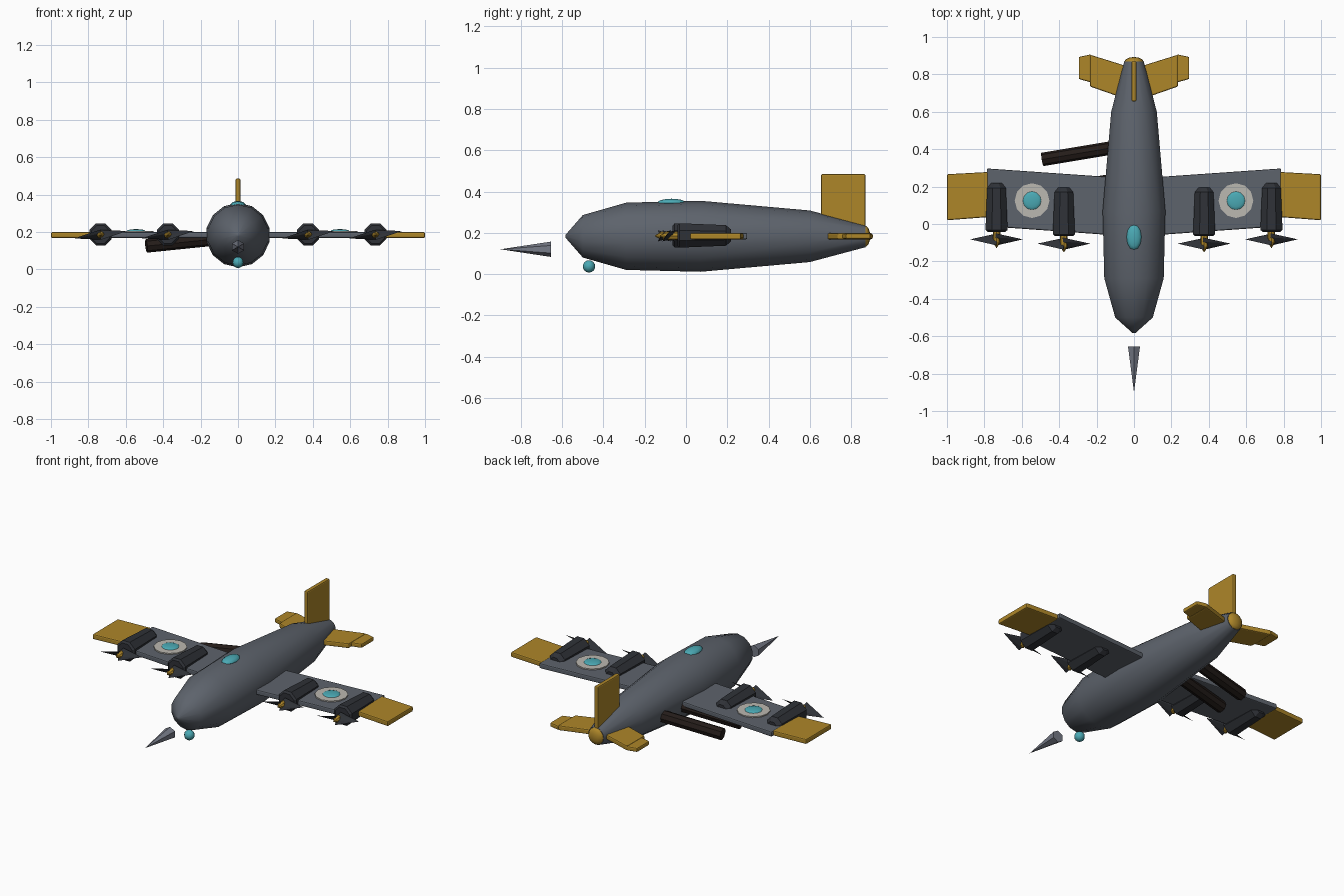
import bpy, bmesh
from math import pi, sin, cos, radians
from mathutils import Vector, Matrix

if "Cube" in bpy.data.objects:
    bpy.data.objects.remove(bpy.data.objects["Cube"])

ZC = 0.183  # shared centre height


def material(name, r, g, b):
    m = bpy.data.materials.new(name)
    m.diffuse_color = (r, g, b, 1)
    m.use_nodes = True
    m.node_tree.nodes["Principled BSDF"].inputs["Base Color"].default_value = m.diffuse_color
    return m


HULL = material("hull_grey", 0.11, 0.125, 0.15)
GOLD = material("gold", 0.42, 0.24, 0.022)
DARK = material("dark_grey", 0.028, 0.031, 0.038)
TEAL = material("teal", 0.07, 0.40, 0.46)
PALE = material("pale", 0.50, 0.48, 0.44)
BLACK = material("barrel_black", 0.018, 0.012, 0.010)
STEEL = material("steel", 0.18, 0.195, 0.24)


def finish(bm, name, mat, smooth=None, bevel=0):
    bmesh.ops.recalc_face_normals(bm, faces=bm.faces)
    me = bpy.data.meshes.new(name)
    bm.to_mesh(me)
    bm.free()
    ob = bpy.data.objects.new(name, me)
    bpy.context.collection.objects.link(ob)
    me.materials.append(mat)
    if bevel:
        mod = ob.modifiers.new("bevel", 'BEVEL')
        mod.width, mod.segments = bevel, 2
    if smooth:
        bpy.ops.object.select_all(action='DESELECT')
        ob.select_set(True)
        bpy.context.view_layer.objects.active = ob
        bpy.ops.object.shade_smooth_by_angle(angle=radians(smooth))
    return ob


def lathe_y(name, profile, n, mat, x=0, z=ZC, phase=0, smooth=None):
    """Rings of (y, radius) stacked along y, with capped ends."""
    bm = bmesh.new()
    rings = [[bm.verts.new((x + r * cos(2 * pi * i / n + phase), y,
                            z + r * sin(2 * pi * i / n + phase)))
              for i in range(n)] for y, r in profile]
    for a, b in zip(rings, rings[1:]):
        for i in range(n):
            bm.faces.new((a[i], a[(i + 1) % n], b[(i + 1) % n], b[i]))
    bm.faces.new(rings[0])
    bm.faces.new(rings[-1])
    return finish(bm, name, mat, smooth)


def plate(name, pts, depth, mat, bevel=0.007):
    """Polygon extruded by a depth vector."""
    bm = bmesh.new()
    face = bm.faces.new([bm.verts.new(p) for p in pts])
    ext = bmesh.ops.extrude_face_region(bm, geom=[face])
    moved = [v for v in ext["geom"] if isinstance(v, bmesh.types.BMVert)]
    bmesh.ops.translate(bm, verts=moved, vec=depth)
    if not any(f.is_valid and set(f.verts).isdisjoint(moved) for f in bm.faces):
        bm.faces.new([v for v in face.verts])
    return finish(bm, name, mat, bevel=bevel)


def flat_panel(name, s, xy, z0, z1, mat):
    return plate(name, [(s * x, y, z0) for x, y in xy], (0, 0, z1 - z0), mat)


def rod(name, a, b, r1, r2, n, mat, smooth=None):
    a, b = Vector(a), Vector(b)
    d = b - a
    bm = bmesh.new()
    m = Matrix.Translation((a + b) / 2) @ d.to_track_quat('Z', 'Y').to_matrix().to_4x4()
    bmesh.ops.create_cone(bm, cap_ends=True, segments=n, radius1=r1,
                          radius2=r2, depth=d.length, matrix=m)
    return finish(bm, name, mat, smooth)


def ball(name, loc, size, mat, u=12, v=8):
    bm = bmesh.new()
    bmesh.ops.create_uvsphere(bm, u_segments=u, v_segments=v, radius=1,
                              matrix=Matrix.Translation(loc) @ Matrix.Diagonal((*size, 1)))
    return finish(bm, name, mat, 40)


def propeller(name, x, y):
    # two flattened spikes, pitched about the span and slightly rolled
    bm = bmesh.new()
    base = (Matrix.Translation((x, y, ZC + 0.002)) @ Matrix.Rotation(radians(-8), 4, 'Y'))
    for k in (0, pi):
        m = (base @ Matrix.Rotation(k, 4, 'Y') @ Matrix.Rotation(radians(40), 4, 'X')
             @ Matrix.Translation((0.07, 0, 0)) @ Matrix.Rotation(pi / 2, 4, 'Y')
             @ Matrix.Diagonal((0.25, 1, 1, 1)))
        bmesh.ops.create_cone(bm, cap_ends=True, segments=6, radius1=0.042,
                              radius2=0, depth=0.145, matrix=m)
    finish(bm, name, DARK)


# Fuselage, tail cap and detached nose spike
lathe_y("fuselage", [(-0.583, 0.008), (-0.50, 0.103), (-0.29, 0.163), (0.07, 0.172),
                     (0.60, 0.125), (0.87, 0.053)], 14, HULL, phase=pi / 14, smooth=50)
ball("tail_cap", (0, 0.868, ZC), (0.051, 0.025, 0.051), GOLD)
rod("nose_spike", (0, -0.655, 0.12), (0, -0.90, 0.12), 0.037, 0, 6, STEEL)

# Canopy and chin sensor
ball("canopy", (0, -0.07, 0.345), (0.04, 0.07, 0.02), TEAL)
ball("chin_ball", (0, -0.47, 0.037), (0.03, 0.03, 0.03), TEAL, 10, 8)

# Tail fin
plate("tail_fin", [(-0.013, 0.655, 0.20), (-0.013, 0.87, 0.20),
                   (-0.013, 0.87, 0.485), (-0.013, 0.655, 0.485)], (0.026, 0, 0), GOLD)

for s, side in ((1, "right"), (-1, "left")):
    # Wing and gold wing tip
    flat_panel(f"{side}_wing", s, [(0.11, -0.06), (0.787, -0.012), (0.787, 0.297),
                                   (0.11, 0.25)], 0.168, 0.199, HULL)
    flat_panel(f"{side}_wing_tip", s, [(0.78, 0.037), (1.0, 0.02), (1.0, 0.266),
                                       (0.78, 0.278)], 0.168, 0.199, GOLD)
    # Tailplane and its end tab
    flat_panel(f"{side}_tailplane", s, [(0.02, 0.66), (0.235, 0.735), (0.235, 0.905),
                                        (0.02, 0.838)], 0.168, 0.198, GOLD)
    flat_panel(f"{side}_tail_tab", s, [(0.23, 0.757), (0.295, 0.775), (0.295, 0.893),
                                       (0.23, 0.907)], 0.170, 0.196, GOLD)
    # Roundel
    rod(f"{side}_roundel", (s * 0.545, 0.125, 0.197), (s * 0.545, 0.125, 0.206),
        0.093, 0.093, 12, PALE)
    ball(f"{side}_roundel_centre", (s * 0.545, 0.125, 0.205), (0.05, 0.05, 0.01), TEAL)

    # Engines: nacelle, shaft with spinner, propeller
    for x, y, tag in ((0.375, -0.065, "inner"), (0.735, -0.042, "outer")):
        lathe_y(f"{side}_{tag}_nacelle", [(y, 0.052), (y + 0.01, 0.064), (y + 0.235, 0.054),
                                          (y + 0.26, 0.032)], 8, DARK, s * x, 0.187, pi / 8)
        lathe_y(f"{side}_{tag}_spinner", [(y + 0.01, 0.02), (y - 0.055, 0.02),
                                          (y - 0.085, 0.002)], 8, GOLD, s * x, ZC + 0.002)
        propeller(f"{side}_{tag}_propeller", s * x, y - 0.04)

# Two slanted barrels on one side
for i, y in enumerate((0.345, 0.17)):
    rod(f"barrel_{i + 1}", (-0.49, y, 0.125), (-0.10, y + 0.065, 0.165),
        0.036, 0.036, 8, BLACK)
